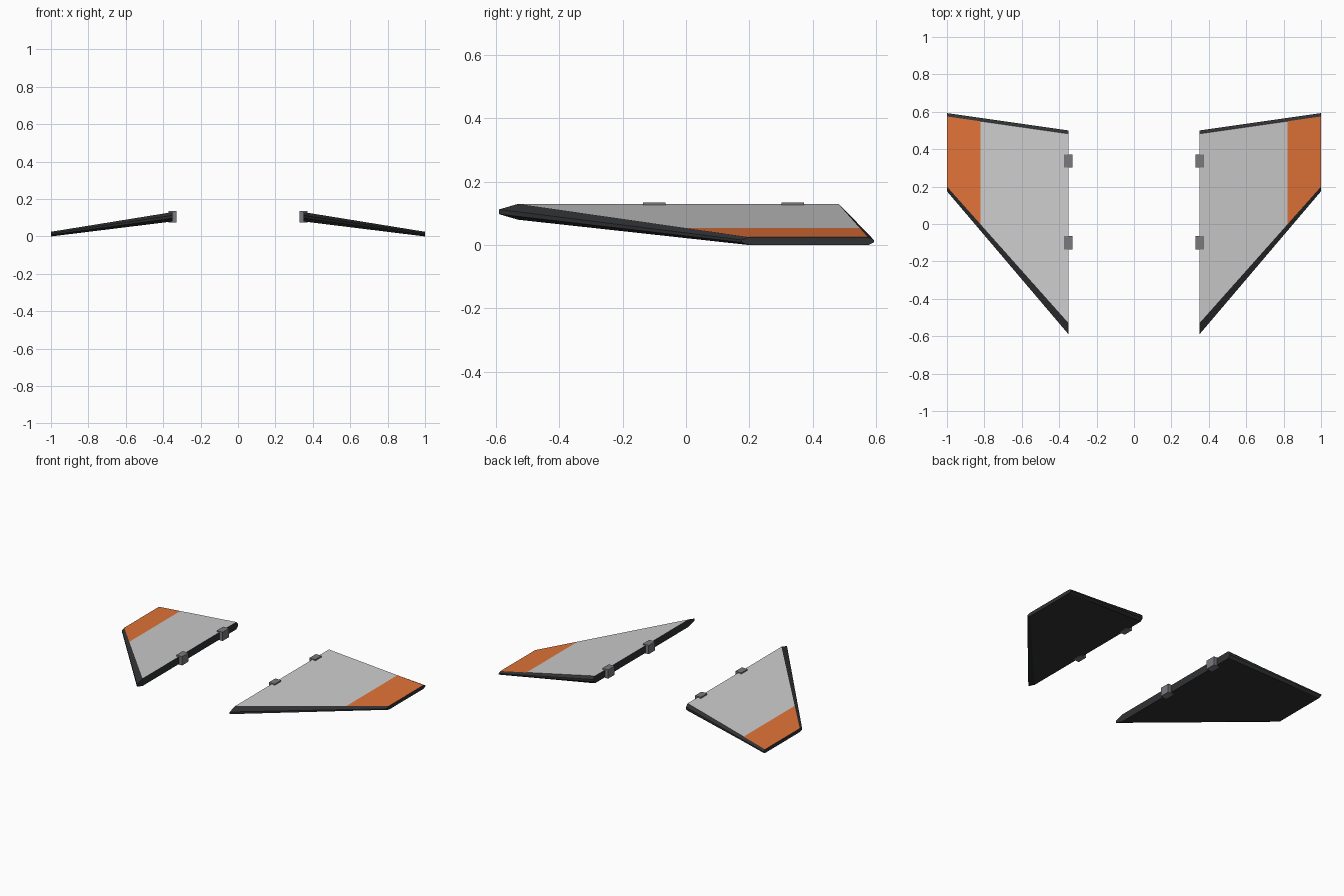
import bpy, bmesh

if "Cube" in bpy.data.objects:
    bpy.data.objects.remove(bpy.data.objects["Cube"])


def material(name, rgb):
    m = bpy.data.materials.new(name)
    m.diffuse_color = (*rgb, 1)
    m.use_nodes = True
    m.node_tree.nodes["Principled BSDF"].inputs["Base Color"].default_value = m.diffuse_color
    return m


DARK = material("dark_edge", (0.03, 0.031, 0.034))
LIGHT = material("light_panel", (0.68, 0.69, 0.70))
ORANGE = material("orange_band", (0.75, 0.17, 0.04))
STEEL = material("clip_grey", (0.19, 0.19, 0.21))

ROOT_X, BAND_X, TIP_X = 0.35, 0.82, 1.0


def section(front, back, front_in, back_in, bottom, top):
    """Chamfered chord profile; the last edge is the flat top."""
    t = top - bottom
    lo, hi = bottom + 0.35 * t, bottom + 0.65 * t
    return [(front + front_in, top), (front, hi), (front, lo),
            (front + front_in, bottom), (back - back_in, bottom),
            (back, lo), (back, hi), (back - back_in, top)]


ROOT = section(-0.59, 0.50, 0.06, 0.018, 0.080, 0.130)
TIP = section(0.175, 0.593, 0.025, 0.018, 0.0, 0.025)


def make_object(name, bm, mats):
    bmesh.ops.recalc_face_normals(bm, faces=bm.faces)
    mesh = bpy.data.meshes.new(name)
    bm.to_mesh(mesh)
    bm.free()
    for m in mats:
        mesh.materials.append(m)
    ob = bpy.data.objects.new(name, mesh)
    bpy.context.collection.objects.link(ob)


def wing(name, side):
    # Loft from root through the colour break to the tip
    bm = bmesh.new()
    rings = []
    for x in (ROOT_X, BAND_X, TIP_X):
        f = (x - ROOT_X) / (TIP_X - ROOT_X)
        rings.append([bm.verts.new((side * x, a[0] + f * (b[0] - a[0]),
                                    a[1] + f * (b[1] - a[1])))
                      for a, b in zip(ROOT, TIP)])
    n = len(ROOT)
    for k in range(2):
        for i in range(n):
            j = (i + 1) % n
            face = bm.faces.new((rings[k][i], rings[k][j],
                                 rings[k + 1][j], rings[k + 1][i]))
            face.material_index = k + 1 if i == n - 1 else 0
    bm.faces.new(rings[0])
    bm.faces.new(rings[-1])
    make_object(name, bm, [DARK, LIGHT, ORANGE])


def clip(name, side, y):
    # Small block straddling the root edge
    bm = bmesh.new()
    bmesh.ops.create_cube(bm, size=1)
    bmesh.ops.scale(bm, vec=(0.044, 0.07, 0.06), verts=bm.verts)
    bmesh.ops.translate(bm, vec=(side * 0.35, y, 0.105), verts=bm.verts)
    make_object(name, bm, [STEEL])


for label, side in (("right", 1), ("left", -1)):
    wing(f"{label}_wing", side)
    clip(f"{label}_front_clip", side, -0.10)
    clip(f"{label}_rear_clip", side, 0.337)
